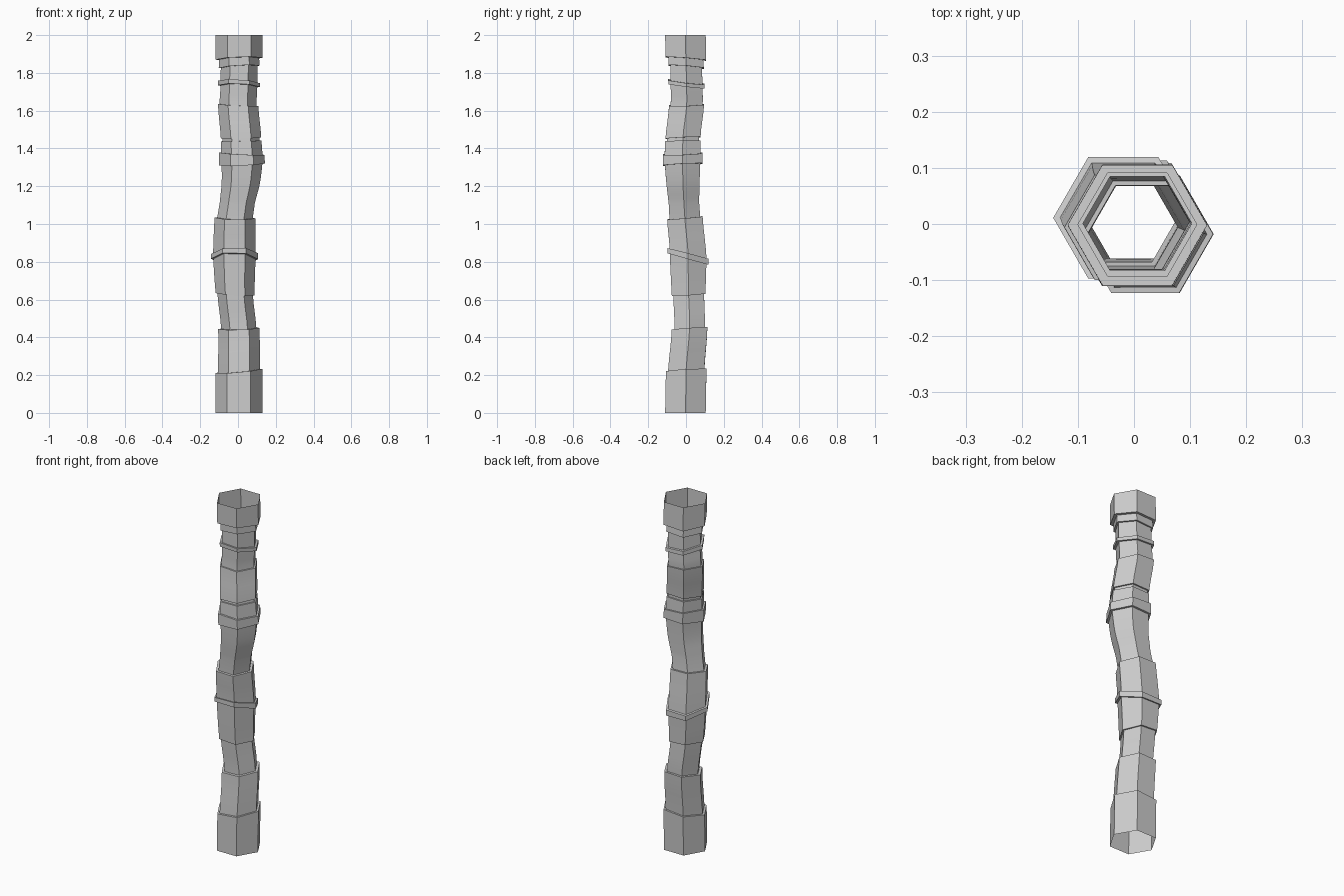
import bpy, bmesh, math

# Stations up the tube: height, centre x, centre y, x tilt, y tilt,
# radius just below, radius just above (a difference makes a ledge)
STATIONS = [
    (0.000, .005, -.003, 0, 0, .124, .124),
    (0.222, .005, .001, .09, .06, .124, .111),
    (0.447, .004, .019, .03, .07, .109, .093),
    (0.628, -.015, .014, -.06, .06, .094, .103),
    (0.815, -.019, .011, -.01, -.28, .112, .125),
    (0.843, -.019, .011, .02, -.26, .125, .113),
    (1.032, -.016, -.006, -.02, .09, .108, .094),
    (1.110, -.004, -.011, 0, .03, .093, .093),
    (1.210, .014, -.016, 0, 0, .101, .101),
    (1.315, .021, -.018, .04, .05, .108, .121),
    (1.372, .020, -.018, -.05, .04, .121, .110),
    (1.440, .017, -.017, .02, .02, .107, .098),
    (1.456, .016, -.016, .03, .05, .098, .107),
    (1.630, .001, .003, -.05, .04, .107, .098),
    (1.730, .005, .003, -.04, -.12, .097, .111),
    (1.752, .005, .002, -.06, -.12, .111, .098),
    (1.832, .006, .001, .06, -.08, .097, .108),
    (1.875, .006, -.001, .04, -.08, .106, .124),
    (2.000, .006, -.003, 0, 0, .124, .124),
]
STEPS = 4


def catmull(a, b, c, d, t):
    return b + .5 * t * (c - a + t * (2*a - 5*b + 4*c - d + t * (3*(b - c) + d - a)))


def hex_ring(bm, z, cx, cy, tx, ty, r):
    ring = []
    for k in range(6):
        dx, dy = r * math.cos(k * math.pi / 3), r * math.sin(k * math.pi / 3)
        ring.append(bm.verts.new((cx + dx, cy + dy, z + tx * dx + ty * dy)))
    return ring


# Open six-sided tube, gently curved between ledges
bm = bmesh.new()
rings = []
n = len(STATIONS)
for i in range(n - 1):
    a, b, c, d = (STATIONS[min(max(j, 0), n - 1)] for j in range(i - 1, i + 3))
    steps = STEPS if c[0] - b[0] > .09 else 1
    for s in range(steps + 1):
        t = s / steps
        if s == 0 and i > 0 and abs(b[5] - b[6]) < 1e-6:
            continue
        lin = [b[k] + (c[k] - b[k]) * t for k in range(5)]
        if 0 < i < n - 2:
            lin[1], lin[2] = (catmull(a[k], b[k], c[k], d[k], t) for k in (1, 2))
        rings.append(hex_ring(bm, *lin, b[6] + (c[5] - b[6]) * t))
for lo, hi in zip(rings, rings[1:]):
    for k in range(6):
        m = (k + 1) % 6
        bm.faces.new((lo[k], lo[m], hi[m], hi[k]))

mesh = bpy.data.meshes.new("segmented_stalk")
bm.to_mesh(mesh)
bm.free()
stalk = bpy.data.objects.new("segmented_stalk", mesh)
bpy.context.collection.objects.link(stalk)

# Smooth along the length, crisp at corners and ledges
bpy.context.view_layer.objects.active = stalk
stalk.select_set(True)
bpy.ops.object.shade_smooth_by_angle(angle=math.radians(30))
